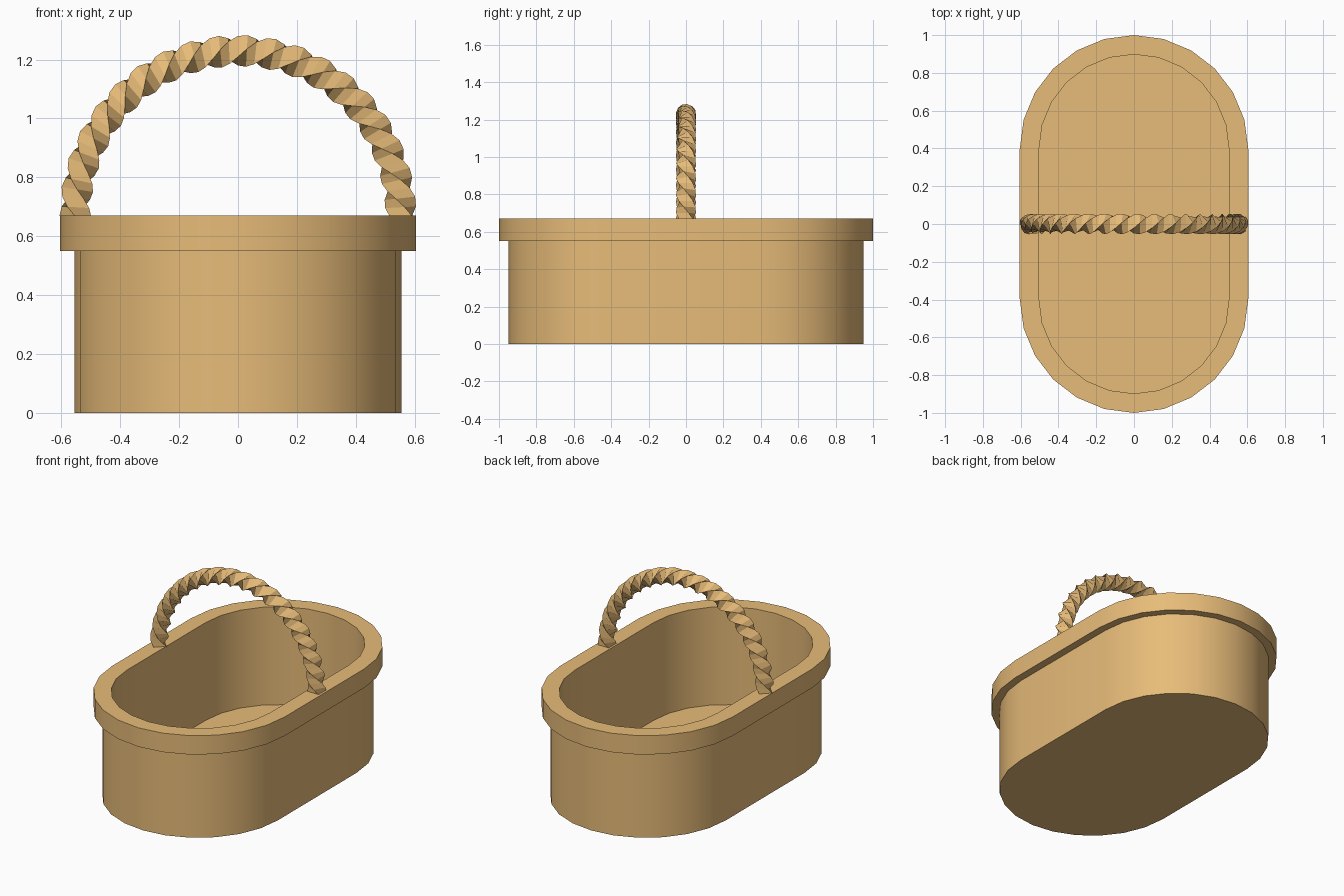
import bpy, bmesh, math
from mathutils import Vector

if "Cube" in bpy.data.objects:
    bpy.data.objects.remove(bpy.data.objects["Cube"])

mat = bpy.data.materials.new("wicker")
mat.diffuse_color = (0.80, 0.50, 0.19, 1)
mat.use_nodes = True
mat.node_tree.nodes["Principled BSDF"].inputs["Base Color"].default_value = mat.diffuse_color


def make_object(name, bm):
    bmesh.ops.recalc_face_normals(bm, faces=bm.faces)
    mesh = bpy.data.meshes.new(name)
    bm.to_mesh(mesh)
    bm.free()
    mesh.materials.append(mat)
    obj = bpy.data.objects.new(name, mesh)
    bpy.context.collection.objects.link(obj)
    return obj


def bridge(bm, a, b):
    n = len(a)
    for i in range(n):
        j = (i + 1) % n
        bm.faces.new((a[i], a[j], b[j], b[i]))


# Stadium outline: a 24-sided circle split in two halves
def stadium(bm, radius, z, half_straight=0.395):
    ring = []
    for side, start in ((1, 0), (-1, 12)):
        for k in range(13):
            a = math.radians(15 * (start + k))
            ring.append(bm.verts.new((radius * math.cos(a),
                                      radius * math.sin(a) + side * half_straight, z)))
    return ring


# Basket: outer wall, overhanging rim, inner wall and floor
bm = bmesh.new()
profile = [(0.555, 0), (0.555, 0.55), (0.605, 0.55), (0.605, 0.67), (0.503, 0.67), (0.503, 0.05)]
rings = [stadium(bm, r, z) for r, z in profile]
for a, b in zip(rings, rings[1:]):
    bridge(bm, a, b)
bm.faces.new(rings[0])
bm.faces.new(rings[-1])
basket = make_object("basket", bm)
bpy.context.view_layer.objects.active = basket
basket.select_set(True)
bpy.ops.object.shade_smooth_by_angle(angle=math.radians(30))

# Handle: square section twisted along a half-circle arch
BUMPS, STEPS = 19.5, 3
count = round(BUMPS * STEPS)
bm = bmesh.new()
rings = []
for i in range(count + 1):
    t = i / count
    a = math.pi * (1 - t)
    out = Vector((math.cos(a), 0, math.sin(a)))
    centre = Vector((0.553 * out.x, 0, 0.668 + 0.562 * out.z))
    twist = t * BUMPS * math.pi / 2
    ring = []
    for k in range(4):
        p = twist + k * math.pi / 2
        ring.append(bm.verts.new(centre + 0.054 * (out * math.cos(p) + Vector((0, math.sin(p), 0)))))
    rings.append(ring)
for a, b in zip(rings, rings[1:]):
    bridge(bm, a, b)
bm.faces.new(rings[0])
bm.faces.new(rings[-1])
make_object("twisted_handle", bm)
